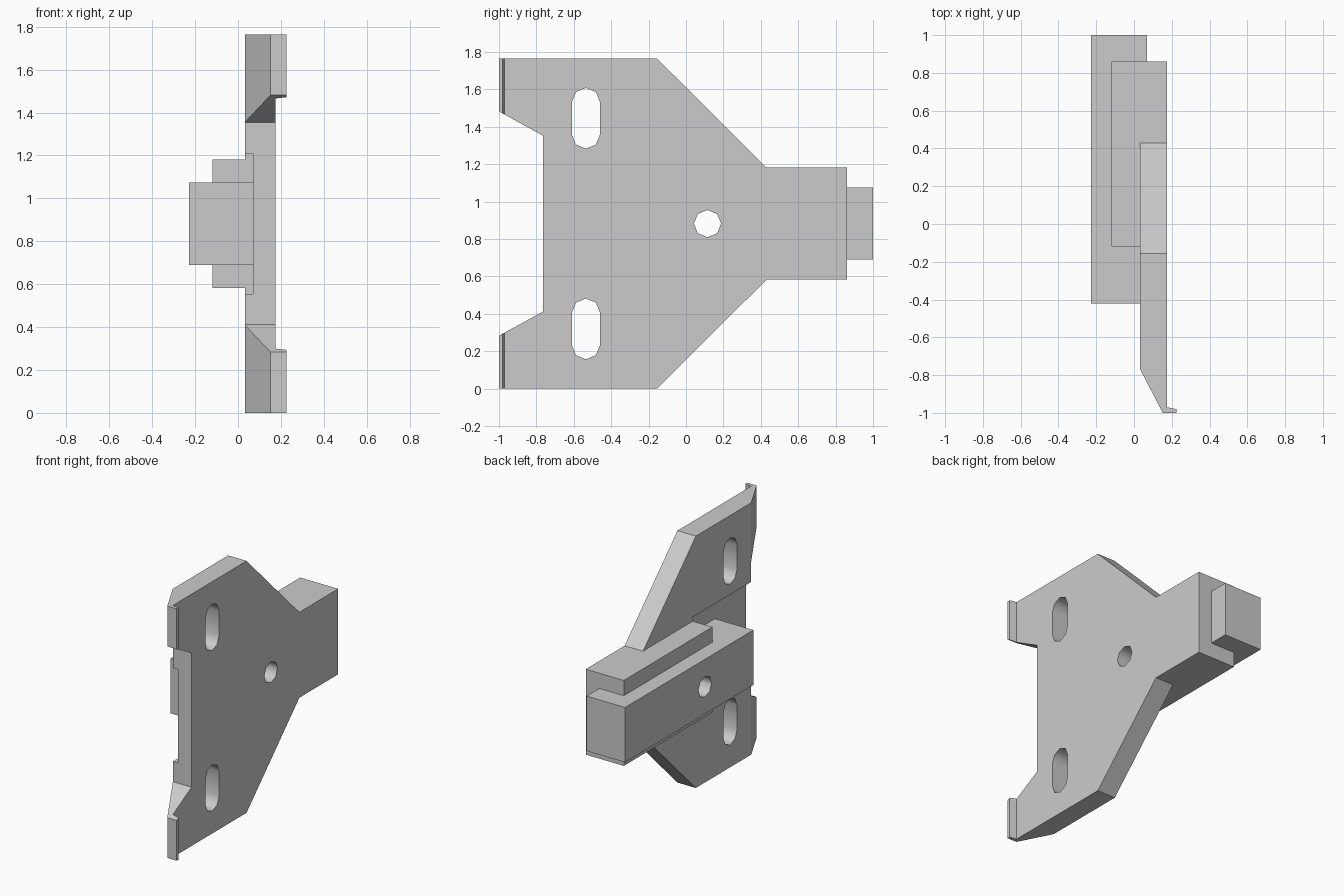
import bpy, bmesh, math
from mathutils import Vector

if "Cube" in bpy.data.objects:
    bpy.data.objects.remove(bpy.data.objects["Cube"])

MID_Z = 0.8825


def prism(name, points, axis, lo, hi, smooth=False):
    """Extrude a profile; axis 'X' takes (y, z) points, axis 'Z' takes (x, y)."""
    bm = bmesh.new()
    place = (lambda p: (lo, p[0], p[1])) if axis == 'X' else (lambda p: (p[0], p[1], lo))
    step = Vector((hi - lo, 0, 0)) if axis == 'X' else Vector((0, 0, hi - lo))
    cap = bm.faces.new([bm.verts.new(place(p)) for p in points])
    ext = bmesh.ops.extrude_face_region(bm, geom=[cap])['geom']
    bmesh.ops.translate(bm, vec=step, verts=[g for g in ext if isinstance(g, bmesh.types.BMVert)])
    bmesh.ops.recalc_face_normals(bm, faces=bm.faces)
    for f in bm.faces:
        f.smooth = smooth
    mesh = bpy.data.meshes.new(name)
    bm.to_mesh(mesh)
    bm.free()
    obj = bpy.data.objects.new(name, mesh)
    bpy.context.collection.objects.link(obj)
    return obj


def box(name, x, y, z):
    return prism(name, [(x[0], y[0]), (x[1], y[0]), (x[1], y[1]), (x[0], y[1])], 'Z', *z)


def slot(y, z_low, z_high, r):
    """Octagonal hole, stretched between two centres."""
    pts = []
    for i in range(8):
        a = i * math.pi / 4
        c, s = r * math.cos(a), r * math.sin(a)
        if z_high > z_low and i in (0, 4):
            ends = (z_low, z_high) if i == 0 else (z_high, z_low)
            pts += [(y + c, e) for e in ends]
        else:
            pts.append((y + c, (z_high if s > 0 else z_low) + s))
    return pts


def combine(target, tool, operation):
    mod = target.modifiers.new(operation, 'BOOLEAN')
    mod.operation, mod.solver, mod.object = operation, 'EXACT', tool
    bpy.context.view_layer.objects.active = target
    bpy.ops.object.modifier_apply(modifier=mod.name)
    bpy.data.objects.remove(tool)


# Plate: side outline (lower half mirrored) intersected with its thickness profile
half = [(-0.765, 0.412), (-1.1, 0.228), (-1.1, 0), (-0.155, 0), (0.43, 0.583), (0.86, 0.583)]
outline = half + [(y, 2 * MID_Z - z) for y, z in reversed(half)]
bracket = prism("mounting_bracket", outline, 'X', -0.3, 0.4)
section = [(0.032, 1), (0.175, 1), (0.175, -0.97), (0.225, -0.98),
           (0.225, -1), (0.152, -1), (0.032, -0.768)]
combine(bracket, prism("thickness_profile", section, 'Z', -0.2, 2), 'INTERSECT')

# Shallow channel in the rear of the plate
combine(bracket, box("channel", (-0.1, 0.07), (-0.9, -0.12), (0.555, 1.21)), 'DIFFERENCE')

# Stepped rail: wide block, then the narrow bar
combine(bracket, box("block", (-0.12, 0.12), (-0.12, 0.86), (0.583, 2 * MID_Z - 0.583)), 'UNION')
combine(bracket, box("bar", (-0.228, 0.07), (-0.42, 1.0), (0.69, 1.075)), 'UNION')

# Centre bolt hole and two elongated holes
holes = [(0.115, MID_Z, MID_Z, 0.073)]
for z in (0.232, 2 * MID_Z - 0.407):
    holes.append((-0.535, z, z + 0.175, 0.075))
for h in holes:
    combine(bracket, prism("hole", slot(*h), 'X', -0.5, 0.5, smooth=True), 'DIFFERENCE')

# Merge leftover coplanar faces
bm = bmesh.new()
bm.from_mesh(bracket.data)
bmesh.ops.remove_doubles(bm, verts=bm.verts, dist=0.0001)
bmesh.ops.dissolve_limit(bm, angle_limit=math.radians(1), verts=bm.verts, edges=bm.edges)
bm.to_mesh(bracket.data)
bm.free()
